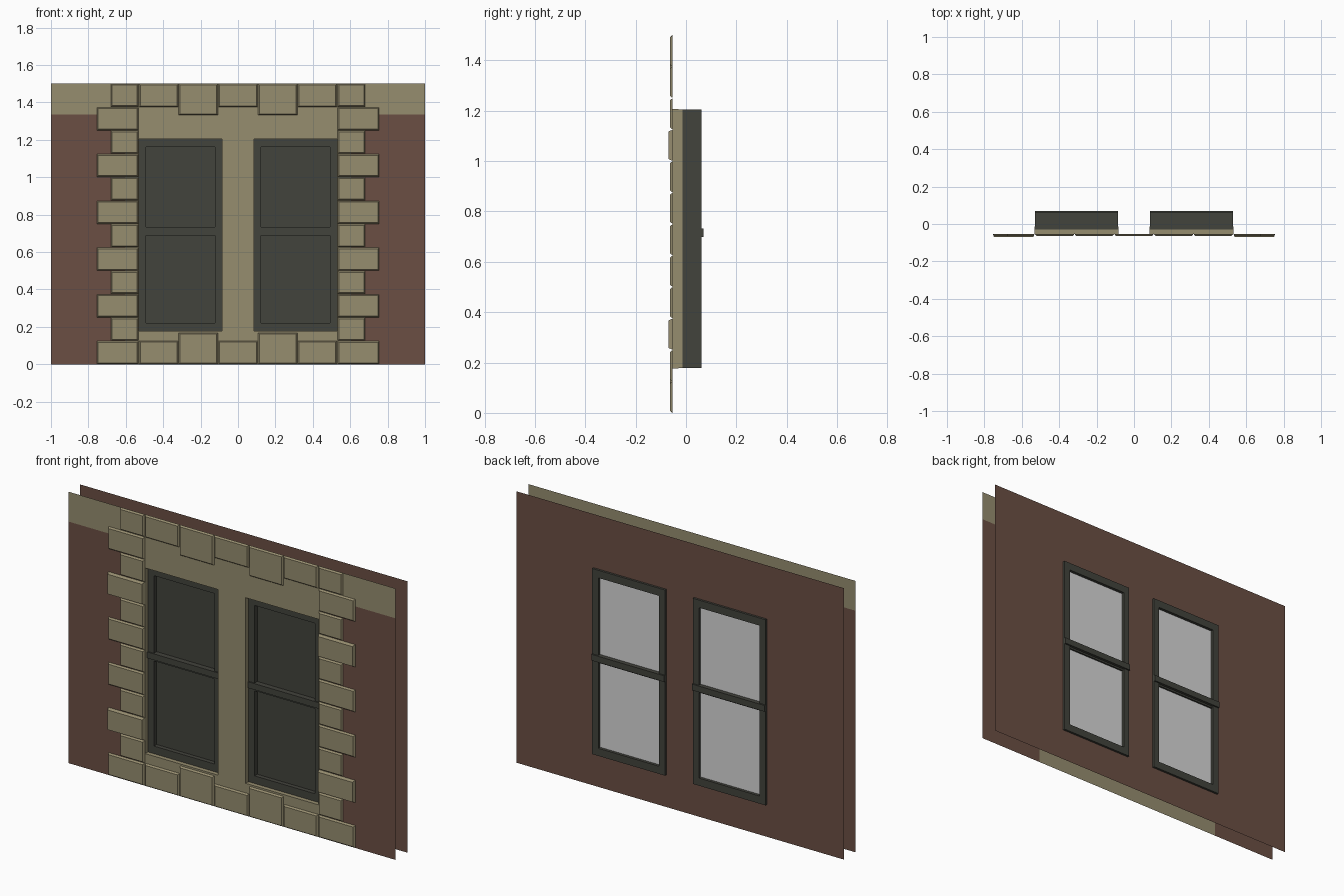
import bpy, bmesh

if "Cube" in bpy.data.objects:
    bpy.data.objects.remove(bpy.data.objects["Cube"])

def material(name, rgb):
    lin = [((c / 255 + 0.055) / 1.055) ** 2.4 for c in rgb]
    m = bpy.data.materials.new(name)
    m.diffuse_color = (*lin, 1)
    m.use_nodes = True
    m.node_tree.nodes["Principled BSDF"].inputs["Base Color"].default_value = m.diffuse_color
    return m

STONE = material("sandstone", (150, 141, 111))
BRICK = material("brown brick", (107, 79, 68))
FRAME = material("dark frame", (66, 67, 60))
GLASS = material("pale pane", (215, 215, 215))

FRONT, BACK = -0.054, 0.05           # wall sheets
X0, X1, Z0, Z1 = 0.085, 0.53, 0.178, 1.204   # window opening (right one)

def finish(name, bm, mats):
    me = bpy.data.meshes.new(name)
    bm.to_mesh(me)
    bm.free()
    for m in mats:
        me.materials.append(m)
    ob = bpy.data.objects.new(name, me)
    bpy.context.collection.objects.link(ob)
    return ob

def add_block(bm, x0, x1, y0, y1, z0, z1, inset=0.0):
    """Box from y0 (front) to y1 (back); inset chamfers the front face."""
    i = inset
    f = [(x0 + i, y0, z0 + i), (x1 - i, y0, z0 + i), (x1 - i, y0, z1 - i), (x0 + i, y0, z1 - i)]
    b = [(x0, y1, z0), (x1, y1, z0), (x1, y1, z1), (x0, y1, z1)]
    F = [bm.verts.new(p) for p in f]
    B = [bm.verts.new(p) for p in b]
    bm.faces.new(F)
    bm.faces.new(B[::-1])
    for k in range(4):
        n = (k + 1) % 4
        bm.faces.new((F[n], F[k], B[k], B[n]))

def add_sheet(bm, x0, x1, z0, z1, y, flip=False):
    v = [bm.verts.new(p) for p in ((x0, y, z0), (x1, y, z0), (x1, y, z1), (x0, y, z1))]
    return bm.faces.new(v[::-1] if flip else v)

def wall(name, y, flip, mats, rule):
    """Flat wall sheet with two window openings."""
    xs = [-1, -0.605, -X1, -X0, X0, X1, 0.605, 1]
    zs = [0, Z0, Z1, 1.335, 1.5]
    bm = bmesh.new()
    for a, b in zip(xs, xs[1:]):
        for c, d in zip(zs, zs[1:]):
            cx, cz = (a + b) / 2, (c + d) / 2
            if X0 < abs(cx) < X1 and Z0 < cz < Z1:
                continue
            add_sheet(bm, a, b, c, d, y, flip).material_index = rule(cx, cz)
    bmesh.ops.remove_doubles(bm, verts=bm.verts, dist=1e-5)
    finish(name, bm, mats)

# Walls: front has a stone band and stone centre, back is plain
wall("front_wall", FRONT, False, [BRICK, STONE],
     lambda x, z: 1 if abs(x) < 0.605 or z > 1.335 else 0)
wall("back_wall", BACK, True, [BRICK], lambda x, z: 0)

# Corner stones up both sides, alternating long and short
bm = bmesh.new()
for s in (-1, 1):
    for r in range(12):
        w = 0.755 if r % 2 == 0 else 0.68
        front = -0.07 if r in (2, 8) else -0.063
        a, b = sorted((s * 0.532, s * w))
        add_block(bm, a, b, front, FRONT, r * 0.125 + 0.001, r * 0.125 + 0.124, 0.007)
finish("corner_stones", bm, [STONE])

# Rows of stones along the top and the bottom
bm = bmesh.new()
step = 2 * X1 / 5
for k in range(5):
    h = 0.168 if k % 2 else 0.125
    a = -X1 + k * step
    for z0, z1 in ((0, h), (1.5 - h, 1.5)):
        add_block(bm, a + 0.001, a + step - 0.001, -0.063, FRONT, z0, z1, 0.007)
finish("course_stones", bm, [STONE])

for s, side in ((-1, "left"), (1, "right")):
    x0, x1 = sorted((s * X0, s * X1))

    # Stone lining of the opening
    bm = bmesh.new()
    t = 0.002
    add_block(bm, x0 - t, x0, FRONT, -0.014, Z0, Z1)
    add_block(bm, x1, x1 + t, FRONT, -0.014, Z0, Z1)
    add_block(bm, x0, x1, FRONT, -0.03, Z0 - t, Z0)
    add_block(bm, x0, x1, FRONT, -0.03, Z1, Z1 + t)
    finish(side + "_stone_lining", bm, [STONE])

    # Frame
    bm = bmesh.new()
    f, yf, yb = 0.037, -0.03, 0.062
    add_block(bm, x0, x0 + f, yf, yb, Z0, Z1)
    add_block(bm, x1 - f, x1, yf, yb, Z0, Z1)
    add_block(bm, x0 + f, x1 - f, yf, yb, Z0, Z0 + f + 0.005)
    add_block(bm, x0 + f, x1 - f, yf, yb, Z1 - f - 0.005, Z1)
    finish(side + "_window_frame", bm, [FRAME])

    # Middle rail with a lower lip
    bm = bmesh.new()
    add_block(bm, x0, x1, -0.036, 0.07, 0.699, 0.733)
    add_block(bm, x0 + f, x1 - f, -0.028, 0.055, 0.689, 0.699)
    finish(side + "_middle_rail", bm, [FRAME])

    # Dark outer pane and pale inner pane
    bm = bmesh.new()
    add_sheet(bm, x0 + f, x1 - f, Z0 + f, Z1 - f, -0.006)
    finish(side + "_outer_pane", bm, [FRAME])
    bm = bmesh.new()
    add_sheet(bm, x0 + f, x1 - f, Z0 + f, Z1 - f, 0.046, True)
    finish(side + "_inner_pane", bm, [GLASS])
